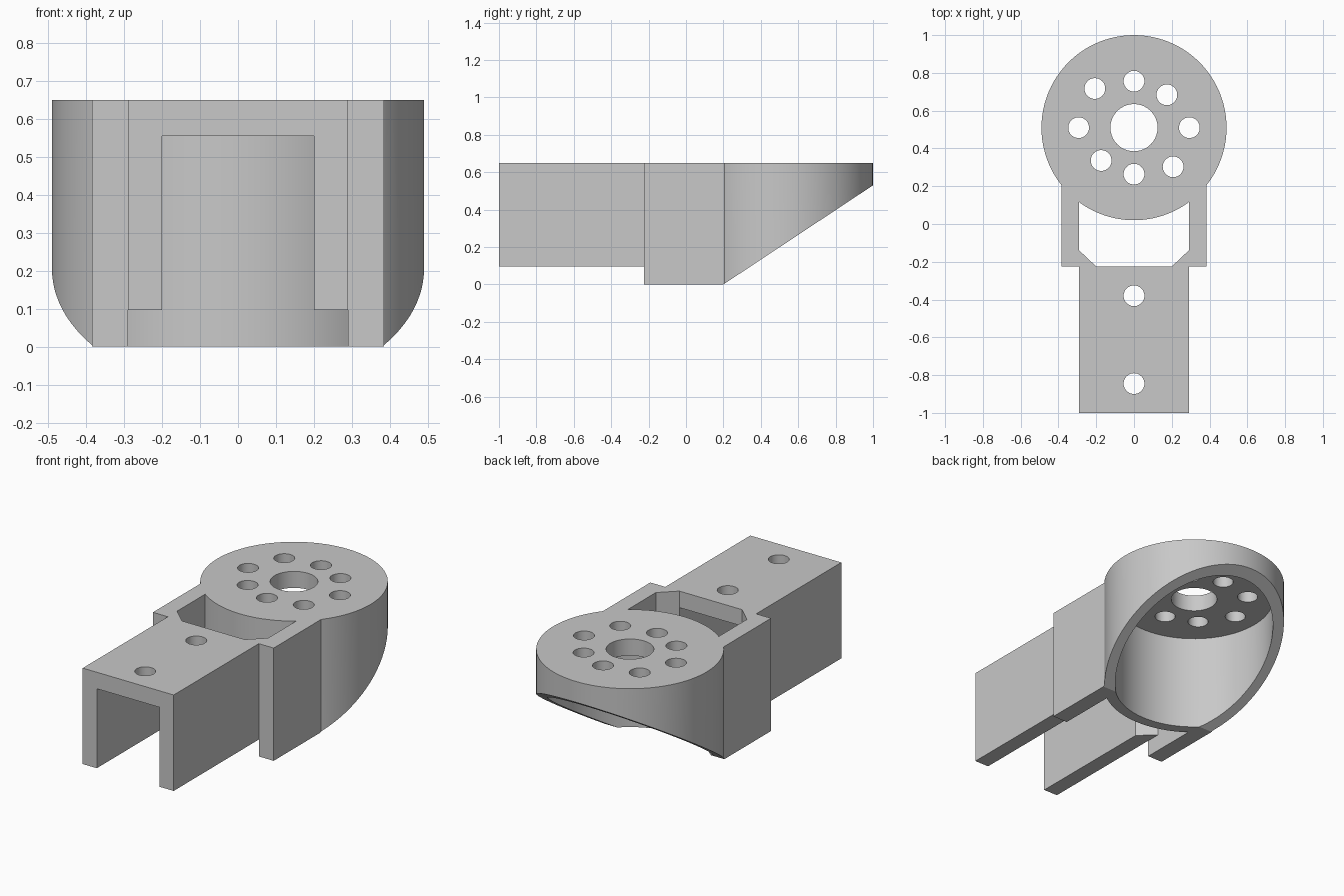
import bpy
import bmesh
import math
from mathutils import Vector

default = bpy.data.objects.get("Cube")
if default:
    bpy.data.objects.remove(default, do_unlink=True)

TOP = 0.65            # height of the bracket
CEILING = 0.555       # underside of the top plate
LEG_BOTTOM = 0.097    # underside of the arm legs
HUB = Vector((0, 0.51))
HUB_R = 0.49


def prism(name, points, extrude):
    """Solid made by extruding a flat polygon along a vector."""
    bm = bmesh.new()
    face = bm.faces.new([bm.verts.new(p) for p in points])
    result = bmesh.ops.extrude_face_region(bm, geom=[face])
    moved = [v for v in result["geom"] if isinstance(v, bmesh.types.BMVert)]
    bmesh.ops.translate(bm, verts=moved, vec=extrude)
    bmesh.ops.recalc_face_normals(bm, faces=bm.faces)
    mesh = bpy.data.meshes.new(name)
    bm.to_mesh(mesh)
    bm.free()
    obj = bpy.data.objects.new(name, mesh)
    bpy.context.collection.objects.link(obj)
    return obj


def plan(name, outline, z0, z1):
    return prism(name, [(x, y, z0) for x, y in outline], (0, 0, z1 - z0))


def block(name, half_width, y0, y1, z0, z1):
    w = half_width
    return plan(name, [(-w, y0), (w, y0), (w, y1), (-w, y1)], z0, z1)


def cylinder(name, centre, radius, z0, z1, sides):
    ring = [(centre[0] + radius * math.cos(math.tau * i / sides),
             centre[1] + radius * math.sin(math.tau * i / sides)) for i in range(sides)]
    return plan(name, ring, z0, z1)


def combine(target, other, operation):
    """Apply a boolean and discard the helper solid."""
    mod = target.modifiers.new("boolean", 'BOOLEAN')
    mod.operation = operation
    mod.solver = 'EXACT'
    mod.object = other
    bpy.ops.object.select_all(action='DESELECT')
    bpy.context.view_layer.objects.active = target
    target.select_set(True)
    bpy.ops.object.modifier_apply(modifier=mod.name)
    bpy.data.objects.remove(other, do_unlink=True)


# Frame with a chamfered window
bracket = block("servo_bracket", 0.385, -0.225, 0.215, 0, TOP)
window = [(-0.2, -0.225), (0.2, -0.225), (0.29, -0.14), (0.29, 0.4), (-0.29, 0.4), (-0.29, -0.14)]
combine(bracket, block("arm", 0.29, -1, -0.15, LEG_BOTTOM, TOP), 'UNION')
combine(bracket, plan("window", window, -0.1, TOP + 0.1), 'DIFFERENCE')

# Open channel under the arm and the wider gap below its legs
combine(bracket, block("channel", 0.2, -1.1, -0.1, -0.1, CEILING), 'DIFFERENCE')
combine(bracket, block("leg_gap", 0.29, -0.3, -0.05, -0.1, LEG_BOTTOM), 'DIFFERENCE')

# Round hub, hollow below the top plate
combine(bracket, cylinder("hub", HUB, HUB_R, 0, TOP, 96), 'UNION')
combine(bracket, cylinder("hub_hollow", HUB, 0.43, -0.1, CEILING, 96), 'DIFFERENCE')

# Sloping underside of the hub
slope = 0.53 / 0.8
wedge = [(-1, 0.2 - 0.1 / slope, -0.1), (-1, 1.2, slope), (-1, 1.2, -0.1)]
combine(bracket, prism("underside_wedge", wedge, (2, 0, 0)), 'DIFFERENCE')

# Centre bore, ring of bolt holes and two arm holes
holes = [(HUB, 0.125), ((0, -0.38), 0.055), ((0, -0.845), 0.055)]
for i in range(8):
    reach = 0.293 if i % 4 in (0, 3) else 0.246
    angle = math.radians(45 * i)
    holes.append((HUB + reach * Vector((math.cos(angle), math.sin(angle))), 0.055))
for centre, radius in holes:
    combine(bracket, cylinder("hole", centre, radius, 0.4, TOP + 0.1, 40), 'DIFFERENCE')

# Single grey finish
grey = bpy.data.materials.new("plain_grey")
grey.use_nodes = True
colour = (0.58, 0.58, 0.58, 1)
grey.diffuse_color = colour
grey.node_tree.nodes["Principled BSDF"].inputs["Base Color"].default_value = colour
bracket.data.materials.clear()
bracket.data.materials.append(grey)
for face in bracket.data.polygons:
    face.material_index = 0

bpy.context.view_layer.objects.active = bracket
bracket.select_set(True)
bpy.ops.object.shade_smooth_by_angle(angle=math.radians(25))
